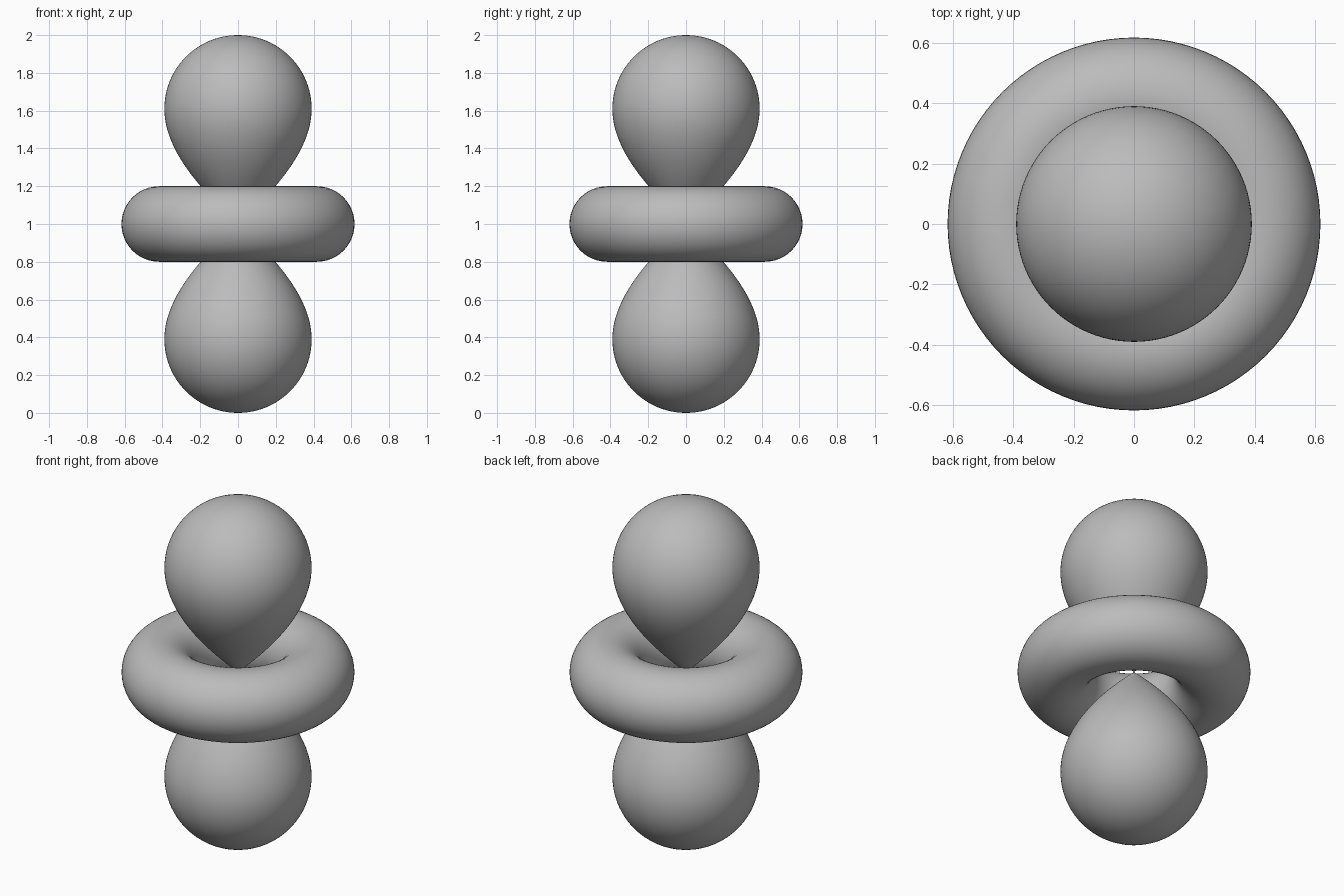
import bpy
import bmesh
import math
from mathutils import Vector
from mathutils.geometry import interpolate_bezier

if "Cube" in bpy.data.objects:
    bpy.data.objects.remove(bpy.data.objects["Cube"])

MIDDLE = 1.0        # height of the shared centre
BALL = 0.39         # radius of the round end of a lobe
BALL_HEIGHT = 0.61  # distance of the round end from the centre

grey = bpy.data.materials.new("plain_grey")
grey.use_nodes = True
colour = (0.5, 0.5, 0.5, 1)
grey.diffuse_color = colour
grey.node_tree.nodes["Principled BSDF"].inputs["Base Color"].default_value = colour


def finish(obj, name):
    obj.name = name
    obj.data.materials.append(grey)
    for face in obj.data.polygons:
        face.use_smooth = True


def lobe(name, direction):
    # Tapered neck followed by a round cap, spun about the vertical axis
    neck = interpolate_bezier(Vector((0, 0, 0)), Vector((0.21, 0, 0.19)),
                              Vector((BALL, 0, 0.40)), Vector((BALL, 0, BALL_HEIGHT)), 28)
    cap = [Vector((BALL * math.cos(a), 0, BALL_HEIGHT + BALL * math.sin(a)))
           for a in (math.pi / 2 * i / 24 for i in range(1, 25))]
    cap[-1].x = 0
    bm = bmesh.new()
    verts = [bm.verts.new((p.x, 0, direction * p.z)) for p in neck + cap]
    edges = [bm.edges.new(pair) for pair in zip(verts, verts[1:])]
    bmesh.ops.spin(bm, geom=verts + edges, cent=(0, 0, 0), axis=(0, 0, 1),
                   angle=math.tau, steps=96)
    bmesh.ops.remove_doubles(bm, verts=bm.verts, dist=0.0002)
    bmesh.ops.recalc_face_normals(bm, faces=bm.faces)
    mesh = bpy.data.meshes.new(name)
    bm.to_mesh(mesh)
    bm.free()
    obj = bpy.data.objects.new(name, mesh)
    obj.location.z = MIDDLE
    bpy.context.collection.objects.link(obj)
    finish(obj, name)


# Two teardrop lobes meeting point to point
lobe("upper_lobe", 1)
lobe("lower_lobe", -1)

# Ring around the waist
bpy.ops.mesh.primitive_torus_add(major_radius=0.417, minor_radius=0.2,
                                 major_segments=96, minor_segments=48,
                                 location=(0, 0, MIDDLE))
finish(bpy.context.object, "waist_ring")
